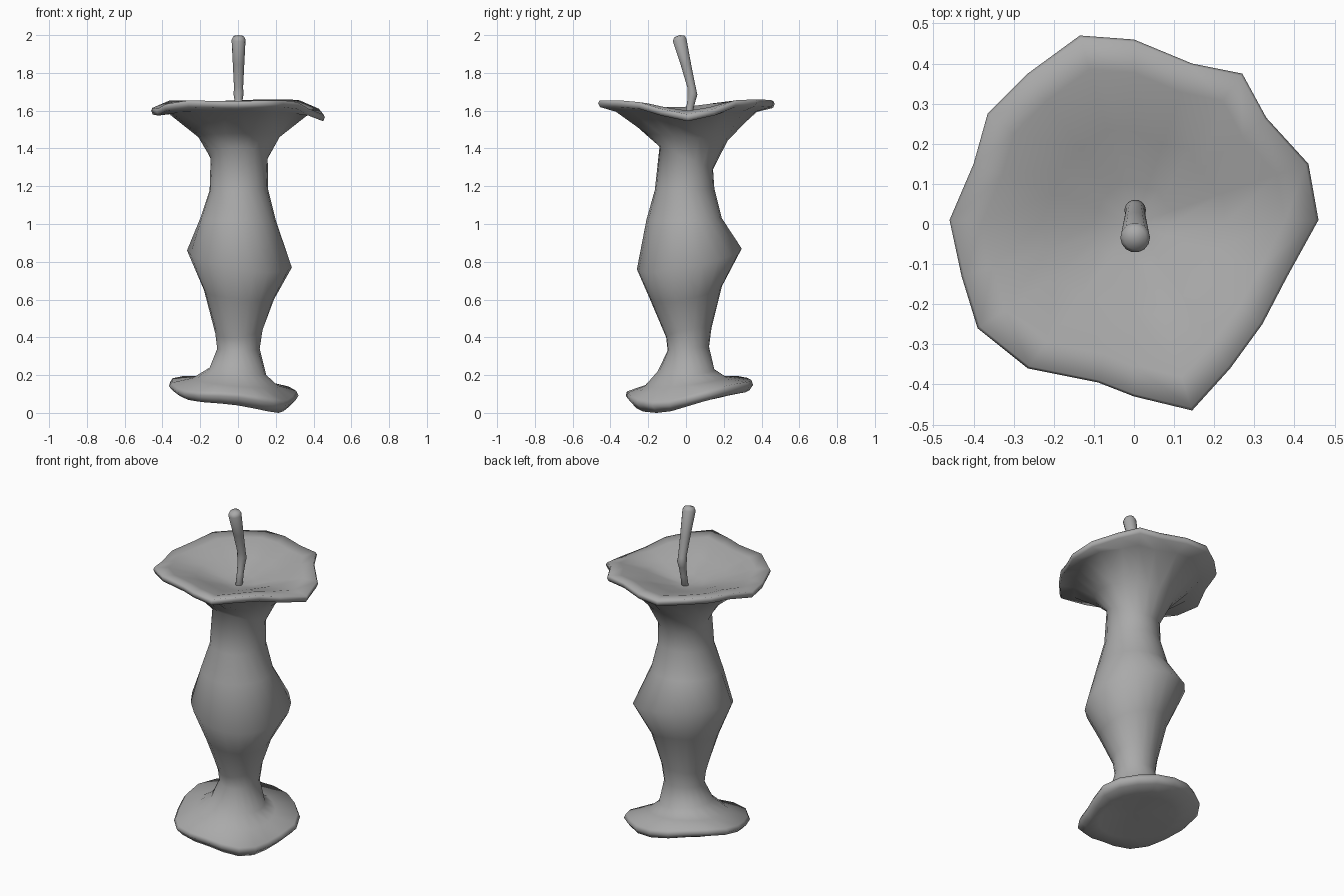
import bpy
import bmesh
from math import cos, sin, pi
from mathutils import Vector

SEGMENTS = 20

cube = bpy.data.objects.get("Cube")
if cube:
    bpy.data.objects.remove(cube)

# One plain grey for everything
grey = bpy.data.materials.new("plain grey")
grey.use_nodes = True
grey.diffuse_color = (0.4, 0.4, 0.4, 1)
grey.node_tree.nodes["Principled BSDF"].inputs["Base Color"].default_value = grey.diffuse_color


def around(values, angle):
    """Smoothly blend values given at the +x, +y, -x and -y sides."""
    e, n, w, s = values
    mean = (e + n + w + s) / 4
    return (mean + (e - w) / 2 * cos(angle) + (n - s) / 2 * sin(angle)
            + (e + w - n - s) / 4 * cos(2 * angle))


def side_ring(radii, heights, ragged=0):
    """Ring of points from radii and heights on the four sides."""
    ring = []
    for i in range(SEGMENTS):
        a = 2 * pi * i / SEGMENTS
        r = around(radii, a)
        z = around(heights, a)
        if ragged:
            # Uneven outline, drawn out toward the back left
            r += ragged * (.012 * sin(5 * a) + .03 * (max(0, sin(2 * a)) if a < pi / 2 else 0))
            z += ragged * .012 * sin(3 * a)
        ring.append(Vector((r * cos(a), r * sin(a), z)))
    return ring


def loft(name, start, rings, end):
    """Skin rings from top to bottom, closed by a point at each end."""
    bm = bmesh.new()
    first, last = bm.verts.new(start), bm.verts.new(end)
    loops = [[bm.verts.new(p) for p in ring] for ring in rings]
    count = len(loops[0])
    for i in range(count):
        j = (i + 1) % count
        bm.faces.new((first, loops[0][i], loops[0][j]))
        for upper, lower in zip(loops, loops[1:]):
            bm.faces.new((upper[i], lower[i], lower[j], upper[j]))
        bm.faces.new((last, loops[-1][j], loops[-1][i]))
    bmesh.ops.recalc_face_normals(bm, faces=bm.faces)
    mesh = bpy.data.meshes.new(name)
    bm.to_mesh(mesh)
    bm.free()
    mesh.materials.append(grey)
    mesh.shade_smooth()
    obj = bpy.data.objects.new(name, mesh)
    bpy.context.collection.objects.link(obj)


# Wavy, uneven upper rim
rim = [Vector(p) for p in (
    (.46, .01, 1.58), (.435, .15, 1.61), (.33, .265, 1.655), (.27, .375, 1.66),
    (.145, .40, 1.66), (0, .46, 1.655), (-.135, .47, 1.65), (-.265, .375, 1.655),
    (-.365, .275, 1.655), (-.40, .15, 1.64), (-.46, .01, 1.615), (-.43, -.13, 1.61),
    (-.39, -.26, 1.635), (-.265, -.36, 1.655), (-.09, -.395, 1.65), (0, -.43, 1.65),
    (.145, -.465, 1.655), (.24, -.36, 1.655), (.32, -.25, 1.645), (.38, -.135, 1.61))]


def rim_ring(scale, height, follow):
    """Shrunken copy of the rim; follow keeps part of its waviness."""
    return [Vector((p.x * scale, p.y * scale, height + (p.z - height) * follow)) for p in rim]


def rim_edge(scale, drop):
    """Copy of the rim, drawn in and lowered."""
    return [Vector((p.x * scale, p.y * scale, p.z - drop)) for p in rim]


# Hollow top dish, then the rim's thin rounded edge
rings = [rim_ring(.22, 1.545, .05), rim_ring(.5, 1.585, .15), rim_ring(.82, 1.63, .6),
         rim_edge(.985, 0), rim_edge(1, .015), rim_edge(.98, .036), rim_ring(.8, 1.575, .25)]

# Waisted body: radii, then heights, on the four sides
for radii, heights in (
        ((.22, .22, .21, .22), (1.46, 1.44, 1.46, 1.48)),
        ((.157, .143, .145, .14), (1.35, 1.29, 1.35, 1.41)),
        ((.16, .15, .15, .165), (1.18, 1.19, 1.18, 1.18)),
        ((.20, .19, .20, .21), (1.02, 1.03, 1.03, 1.02)),
        ((.285, .295, .27, .26), (.77, .87, .86, .76)),
        ((.19, .19, .18, .19), (.60, .67, .65, .60)),
        ((.13, .135, .12, .105), (.44, .45, .42, .40)),
        ((.115, .122, .11, .097), (.34, .35, .34, .33)),
        ((.15, .15, .15, .15), (.20, .23, .24, .22)),
        ((.21, .21, .24, .22), (.145, .19, .185, .14))):
    rings.append(side_ring(radii, heights))

# Tilted, ragged foot with a rounded edge and a hollow underside
foot_edge = side_ring((.27, .325, .345, .285), (.025, .125, .11, .02), 1)
lowest = min(p.z for p in foot_edge)
for p in foot_edge:
    p.z -= lowest
rings += [side_ring((.29, .335, .35, .32), (.09, .185, .16, .095), 1),
          side_ring((.303, .343, .365, .325), (.065, .16, .14, .07), 1),
          foot_edge,
          side_ring((.2, .22, .23, .2), (.05, .095, .085, .05))]
loft("eaten_core", (0, 0, 1.53), rings, (0, 0, .1))

# Bent stem, thicker toward its rounded tip
stem_rings = []
for y, z, r in ((-.036, 1.993, .028), (-.034, 1.975, .037), (0, 1.84, .03), (.03, 1.72, .024),
                (.034, 1.69, .027), (.03, 1.66, .022), (.018, 1.6, .019), (-.005, 1.47, .02)):
    tilt = .2 if z > 1.9 else -.2
    stem_rings.append([Vector((.003 + r * cos(a), y + r * sin(a), z + tilt * r * sin(a)))
                       for a in (2 * pi * k / 14 for k in range(14))])
loft("stem", (.003, -.036, 2.0), stem_rings, (.003, -.005, 1.46))
